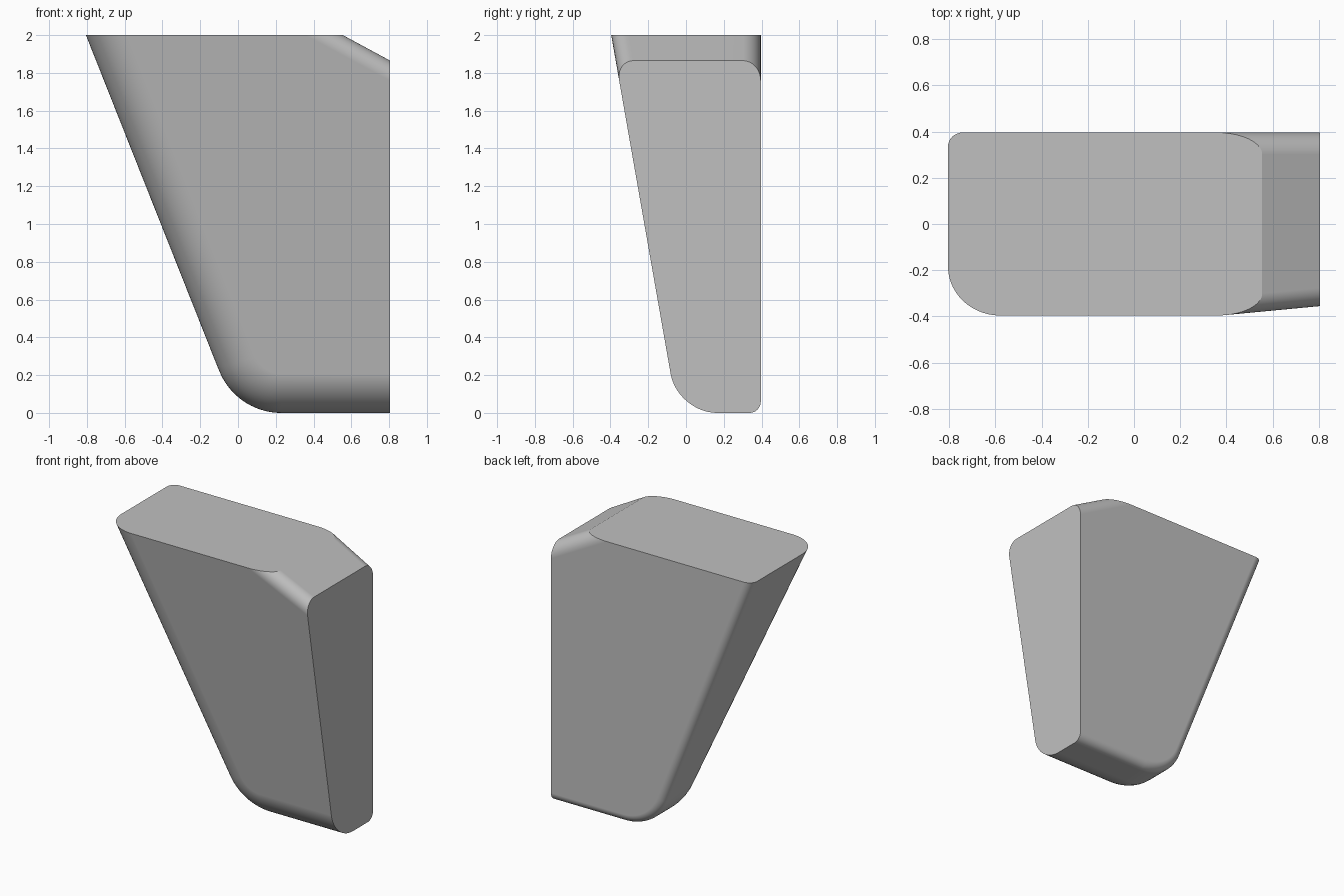
import bpy, bmesh, math
from mathutils import Vector

cube = bpy.data.objects.get("Cube")
if cube:
    bpy.data.objects.remove(cube, do_unlink=True)

# Main dimensions
HALF_X, BACK, TOP = 0.805, 0.396, 2.0
OVER_X, OVER_Z = 1.1, 2.3          # oversize blank, trimmed later
LEAN = 0.397                       # sideways lean of the slanted side
FOOT_X = -0.805 + LEAN * TOP       # slanted side meets the ground
CHAMFER = 0.54                     # slope of the top corner cut


def front_y(z):
    return -0.045 - 0.1755 * z


def side_x(z):
    return FOOT_X - LEAN * z


def chamfer_z(x):
    return TOP - CHAMFER * (x - 0.555)


# Outline with a rounded lower corner
lean = math.atan(LEAN)
turn = math.pi / 2 - lean
tangent = 0.24
radius = tangent / math.tan(turn / 2)
steps = 18
outline = [(side_x(OVER_Z), OVER_Z)]
for i in range(steps + 1):
    a = math.pi + lean + turn * i / steps
    outline.append((FOOT_X + tangent + radius * math.cos(a),
                    radius + radius * math.sin(a)))
outline += [(OVER_X, 0), (OVER_X, chamfer_z(OVER_X)),
            (0.555 - (OVER_Z - TOP) / CHAMFER, OVER_Z)]

# Blank with a sloping front and an upright back
bm = bmesh.new()
front = [bm.verts.new((x, front_y(z), z)) for x, z in outline]
back = [bm.verts.new((x, BACK, z)) for x, z in outline]
n = len(outline)
bm.faces.new(front)
bm.faces.new(back[::-1])
for i in range(n):
    j = (i + 1) % n
    bm.faces.new((front[i], back[i], back[j], front[j]))
bmesh.ops.recalc_face_normals(bm, faces=bm.faces)


def rim(ring, first, last):
    return [bm.edges.get((ring[i], ring[i + 1])) for i in range(first, last)]


# Rounded edges: wide at the front, narrow at the back, medium on the corner cut
rounds = [(rim(front, 0, n - 3), 0.21, 14), (rim(back, 0, n - 3), 0.06, 8),
          (rim(front, n - 2, n - 1), 0.095, 10), (rim(back, n - 2, n - 1), 0.095, 10)]
for edges, width, segments in rounds:
    bmesh.ops.bevel(bm, geom=edges, offset=width, offset_type='OFFSET',
                    segments=segments, profile=0.5, affect='EDGES',
                    clamp_overlap=False)

# Trim the blank flat at the top and at the upright side
for point, normal in (((0, 0, TOP), (0, 0, 1)), ((HALF_X, 0, 0), (1, 0, 0))):
    cut = bmesh.ops.bisect_plane(bm, geom=bm.verts[:] + bm.edges[:] + bm.faces[:],
                                 plane_co=Vector(point), plane_no=Vector(normal),
                                 clear_outer=True)
    rim_edges = [e for e in bm.edges if e.is_boundary]
    bmesh.ops.holes_fill(bm, edges=rim_edges, sides=0)
bmesh.ops.recalc_face_normals(bm, faces=bm.faces)

mesh = bpy.data.meshes.new("wedge_body")
bm.to_mesh(mesh)
bm.free()
body = bpy.data.objects.new("wedge_body", mesh)
bpy.context.collection.objects.link(body)

# Plain grey
grey = bpy.data.materials.new("plain_grey")
grey.use_nodes = True
colour = (0.53, 0.53, 0.53, 1)
grey.diffuse_color = colour
for node in grey.node_tree.nodes:
    if node.type == 'BSDF_PRINCIPLED':
        node.inputs["Base Color"].default_value = colour
mesh.materials.append(grey)

# Smooth rounds, crisp trimmed edges, flat large faces
bpy.ops.object.select_all(action='DESELECT')
body.select_set(True)
bpy.context.view_layer.objects.active = body
bpy.ops.object.shade_smooth_by_angle(angle=math.radians(20))
weighted = body.modifiers.new("even_shading", 'WEIGHTED_NORMAL')
weighted.keep_sharp = True
